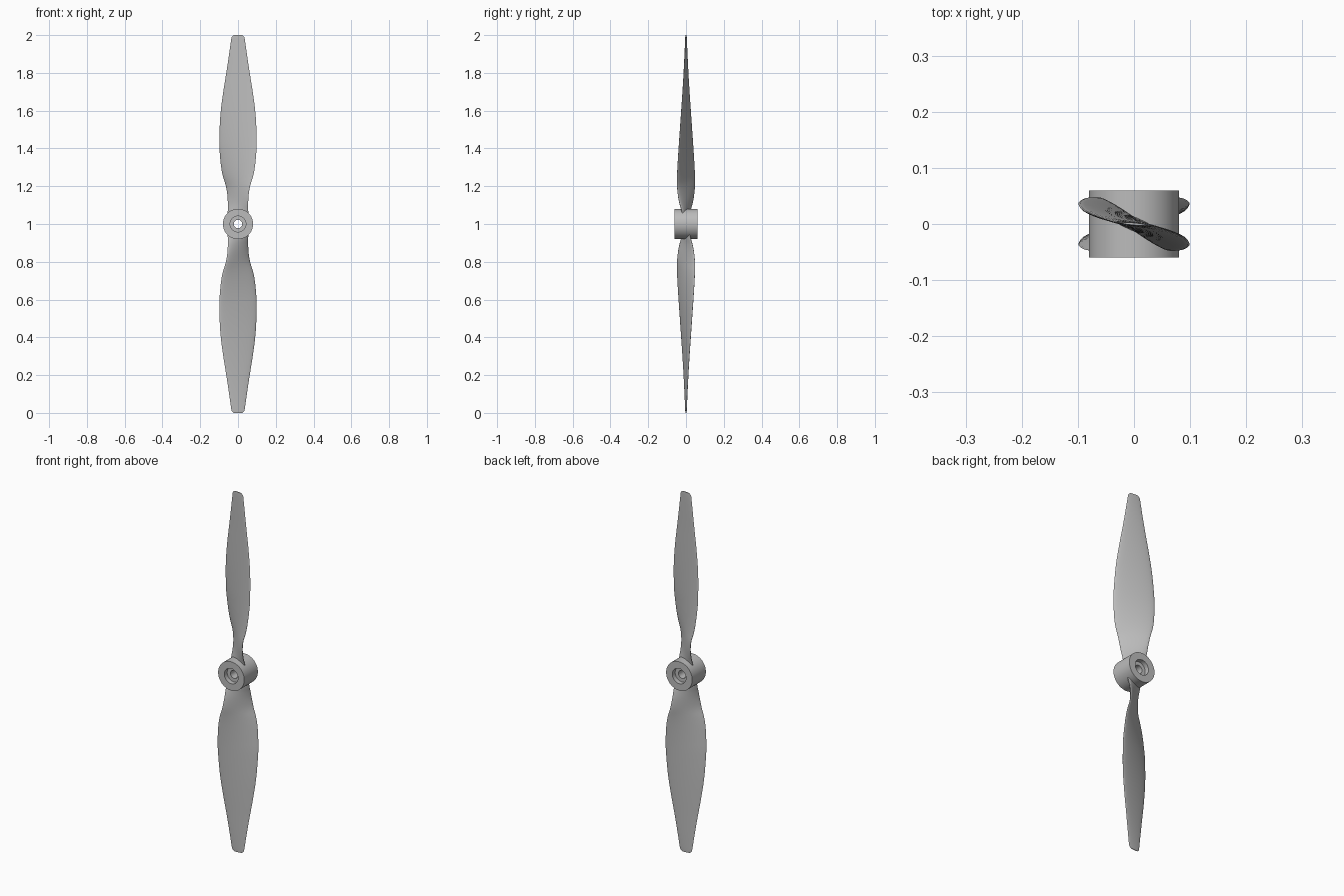
import bpy, bmesh, math
from mathutils import Matrix, Vector

if "Cube" in bpy.data.objects:
    bpy.data.objects.remove(bpy.data.objects["Cube"])

grey = bpy.data.materials.new("light grey")
grey.diffuse_color = (0.5, 0.5, 0.5, 1)
grey.use_nodes = True
grey.node_tree.nodes["Principled BSDF"].inputs["Base Color"].default_value = grey.diffuse_color


def finish(name, bm, angle):
    bmesh.ops.recalc_face_normals(bm, faces=bm.faces)
    mesh = bpy.data.meshes.new(name)
    bm.to_mesh(mesh)
    bm.free()
    mesh.materials.append(grey)
    ob = bpy.data.objects.new(name, mesh)
    bpy.context.collection.objects.link(ob)
    bpy.ops.object.select_all(action='DESELECT')
    ob.select_set(True)
    bpy.context.view_layer.objects.active = ob
    bpy.ops.object.shade_smooth_by_angle(angle=math.radians(angle))
    return ob


# Hub: ring profile (radius, y) with a counterbore at both ends, turned about y
profile = [(0.08, -0.06), (0.08, 0.06), (0.042, 0.06), (0.042, 0.035),
           (0.022, 0.035), (0.022, -0.035), (0.042, -0.035), (0.042, -0.06)]
SIDES = 64
bm = bmesh.new()
rings = []
for i in range(SIDES):
    a = 2 * math.pi * i / SIDES
    rings.append([bm.verts.new((r * math.cos(a), y, 1 + r * math.sin(a))) for r, y in profile])
for i in range(SIDES):
    p, q = rings[i], rings[(i + 1) % SIDES]
    for j in range(len(profile)):
        k = (j + 1) % len(profile)
        bm.faces.new((p[j], p[k], q[k], q[j]))
finish("hub", bm, 30)

# Blade stations: radius, half width in x, half width in y, half thickness
stations = [(0.047, 0.055, 0.016, 0.012), (0.08, 0.054, 0.025, 0.012),
            (0.11, 0.054, 0.034, 0.011), (0.15, 0.056, 0.042, 0.010),
            (0.20, 0.064, 0.047, 0.009), (0.25, 0.079, 0.047, 0.009),
            (0.30, 0.089, 0.045, 0.009), (0.38, 0.097, 0.040, 0.009),
            (0.45, 0.099, 0.035, 0.009), (0.58, 0.093, 0.026, 0.008),
            (0.70, 0.078, 0.018, 0.0065), (0.80, 0.062, 0.012, 0.005),
            (0.90, 0.047, 0.007, 0.004), (0.97, 0.037, 0.004, 0.003),
            (0.99, 0.033, 0.003, 0.0025), (1.0, 0.022, 0.002, 0.002)]


def smooth_stations(pts, steps):
    """Catmull-Rom curve through the stations."""
    p = [Vector(v) for v in pts]
    p = [2 * p[0] - p[1]] + p + [2 * p[-1] - p[-2]]
    out = []
    for i in range(1, len(p) - 2):
        for s in range(steps):
            t = s / steps
            out.append(0.5 * (2 * p[i] + (p[i + 1] - p[i - 1]) * t
                       + (2 * p[i - 1] - 5 * p[i] + 4 * p[i + 1] - p[i + 2]) * t * t
                       + (3 * p[i] - p[i - 1] - 3 * p[i + 1] + p[i + 2]) * t ** 3))
    out.append(p[-2])
    return out


# Blades: lens sections lofted along the radius, the second turned half a turn about y
N = 28
for name, turn in (("upper_blade", 0), ("lower_blade", math.pi)):
    bm = bmesh.new()
    loops = []
    for r, hx, hy, th in smooth_stations(stations, 4):
        chord = Vector((hx, -hy, 0))
        normal = Vector((hy, hx, 0)).normalized()
        loop = []
        for i in range(N):
            a = 2 * math.pi * i / N
            co = chord * math.cos(a) + normal * (th * math.sin(a)) + Vector((0, 0, r))
            loop.append(bm.verts.new(co))
        loops.append(loop)
    for p, q in zip(loops, loops[1:]):
        for i in range(N):
            j = (i + 1) % N
            bm.faces.new((p[i], p[j], q[j], q[i]))
    bm.faces.new(loops[0])
    bm.faces.new(loops[-1])
    bm.transform(Matrix.Translation((0, 0, 1)) @ Matrix.Rotation(turn, 4, 'Y'))
    finish(name, bm, 45)
